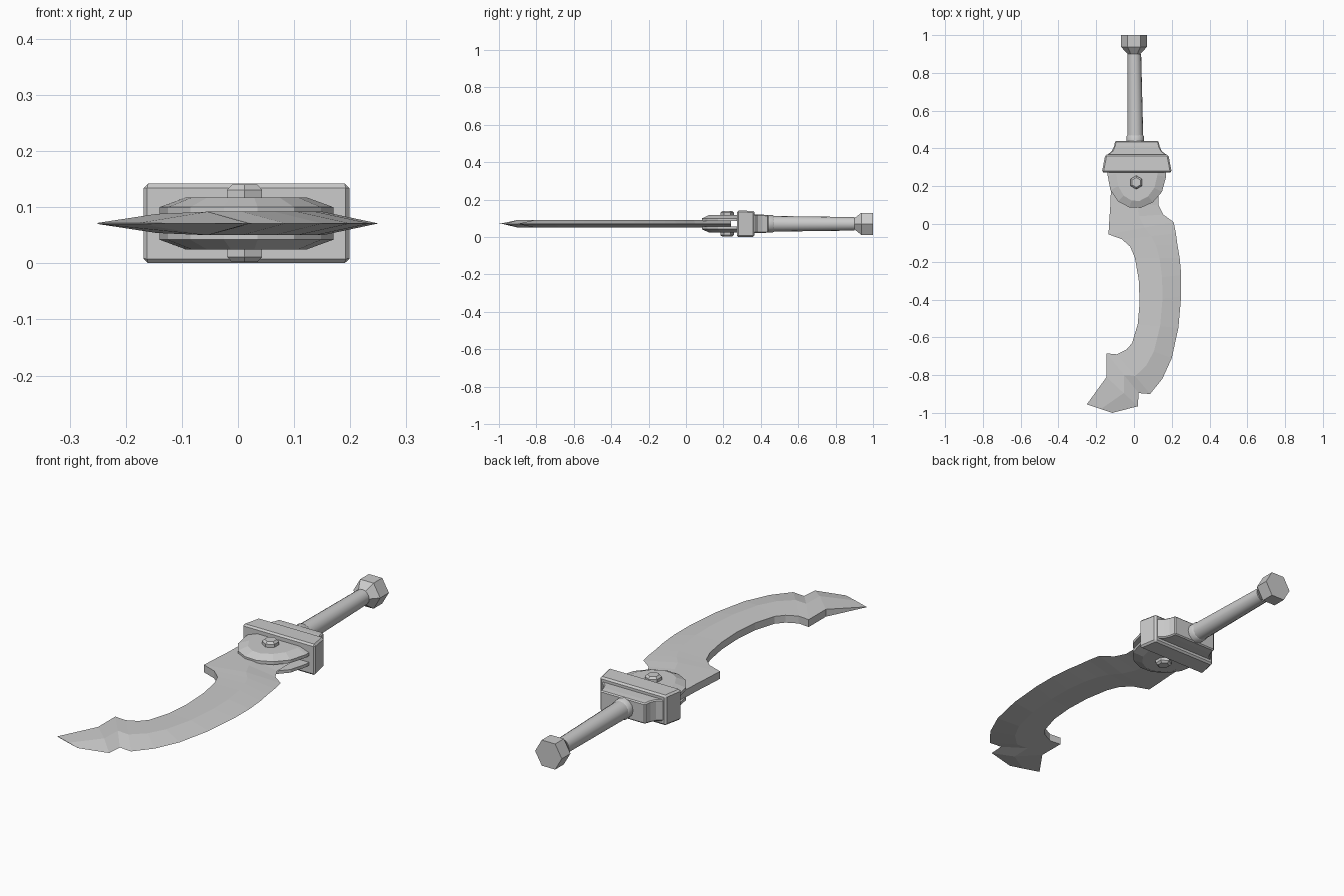
import bpy, bmesh, math

if "Cube" in bpy.data.objects:
    bpy.data.objects.remove(bpy.data.objects["Cube"])

Z = 0.071   # mid-plane height of the whole weapon
CX = 0.015  # sideways centre of the guard


def loft(name, rings, smooth=False, bevel=0):
    """Skin a list of equal-length vertex rings and cap both ends."""
    bm = bmesh.new()
    rows = [[bm.verts.new(p) for p in ring] for ring in rings]
    n = len(rows[0])
    for a, b in zip(rows, rows[1:]):
        for i in range(n):
            j = (i + 1) % n
            bm.faces.new((a[i], a[j], b[j], b[i]))
    bm.faces.new(rows[0])
    bm.faces.new(rows[-1])
    bmesh.ops.recalc_face_normals(bm, faces=bm.faces)
    me = bpy.data.meshes.new(name)
    bm.to_mesh(me)
    bm.free()
    ob = bpy.data.objects.new(name, me)
    bpy.context.collection.objects.link(ob)
    bpy.context.view_layer.objects.active = ob
    ob.select_set(True)
    if bevel:
        m = ob.modifiers.new("bevel", 'BEVEL')
        m.width, m.segments, m.limit_method = bevel, 1, 'ANGLE'
    if smooth:
        bpy.ops.object.shade_smooth_by_angle(angle=math.radians(40))
    ob.select_set(False)
    return ob


def circle_y(y, r, n, cx=0.0):
    return [(cx + r * math.cos(2 * math.pi * i / n), y,
             Z + r * math.sin(2 * math.pi * i / n)) for i in range(n)]


def rect_y(y, hx, hz, cx=CX):
    return [(cx + a * hx, y, Z + b * hz) for a, b in ((-1, -1), (1, -1), (1, 1), (-1, 1))]


# Blade: stations pairing the blunt inner back with the sharp outer edge
stations = [
    (-.12, .24, .13, .24), (-.125, .10, .13, .10), (-.13, .03, .155, .05),
    (-.135, -.055, .21, .01), (-.065, -.08, .222, -.05), (-.02, -.12, .23, -.11),
    (.005, -.18, .242, -.18), (.025, -.295, .25, -.27), (.03, -.415, .25, -.38),
    (.02, -.53, .235, -.55), (-.01, -.63, .20, -.71), (-.04, -.665, .15, -.82),
    (-.09, -.69, .085, -.90), (-.145, -.685, .025, -.895),
    (-.145, -.81, .02, -.965), (-.25, -.955, -.115, -1.0)]
rings = []
for k, (ix, iy, ox, oy) in enumerate(stations):
    tip = k == len(stations) - 1
    h, r = (.001, .001) if tip else (.017, .021)
    rx, ry = ix + (ox - ix) * .55, iy + (oy - iy) * .55
    rings.append([(ix, iy, Z + h), (rx, ry, Z + r), (ox, oy, Z),
                  (rx, ry, Z - r), (ix, iy, Z - h)])
loft("blade", rings)

# Rounded cheek plates and hex rivet heads on both faces
plate = [(-.14, .29), (-.14, .26), (-.125, .18), (-.085, .12), (-.025, .088),
         (.035, .085), (.1, .115), (.148, .17), (.17, .25), (.17, .29)]
for s, side in ((1, "upper"), (-1, "lower")):
    loft(side + "_cheek_plate", [
        [(x, y, Z + s * .015) for x, y in plate],
        [(x, y, Z + s * .029) for x, y in plate],
        [(CX + (x - CX) * .7, .29 + (y - .29) * .82, Z + s * .046) for x, y in plate]])
    loft(side + "_rivet", [
        [(.012 + r * math.sin(i * math.pi / 3), .22 + r * math.cos(i * math.pi / 3), Z + s * h)
         for i in range(6)]
        for h, r in ((.03, .036), (.06, .036), (.069, .026))])

# Guard block and the concave stepped collar behind it
loft("guard", [rect_y(.273, .185, .071), rect_y(.367, .167, .069)], bevel=.008)
loft("guard_shoulder", [rect_y(y, hx, hz) for y, hx, hz in
     ((.35, .165, .049), (.368, .155, .049), (.385, .133, .049),
      (.41, .121, .049), (.44, .114, .047))], bevel=.005)

# Grip with its ferrule, then the hexagonal pommel
loft("grip_ferrule", [circle_y(.43, .046, 12, .007), circle_y(.465, .046, 12, .007),
                      circle_y(.472, .040, 12, .007)], smooth=True)
loft("grip", [circle_y(.46, .042, 16, .007), circle_y(.90, .036, 16, .002)], smooth=True)
loft("pommel", [circle_y(.89, .034, 6), circle_y(.90, .034, 6),
                circle_y(.937, .068, 6), circle_y(1.0, .068, 6)])
